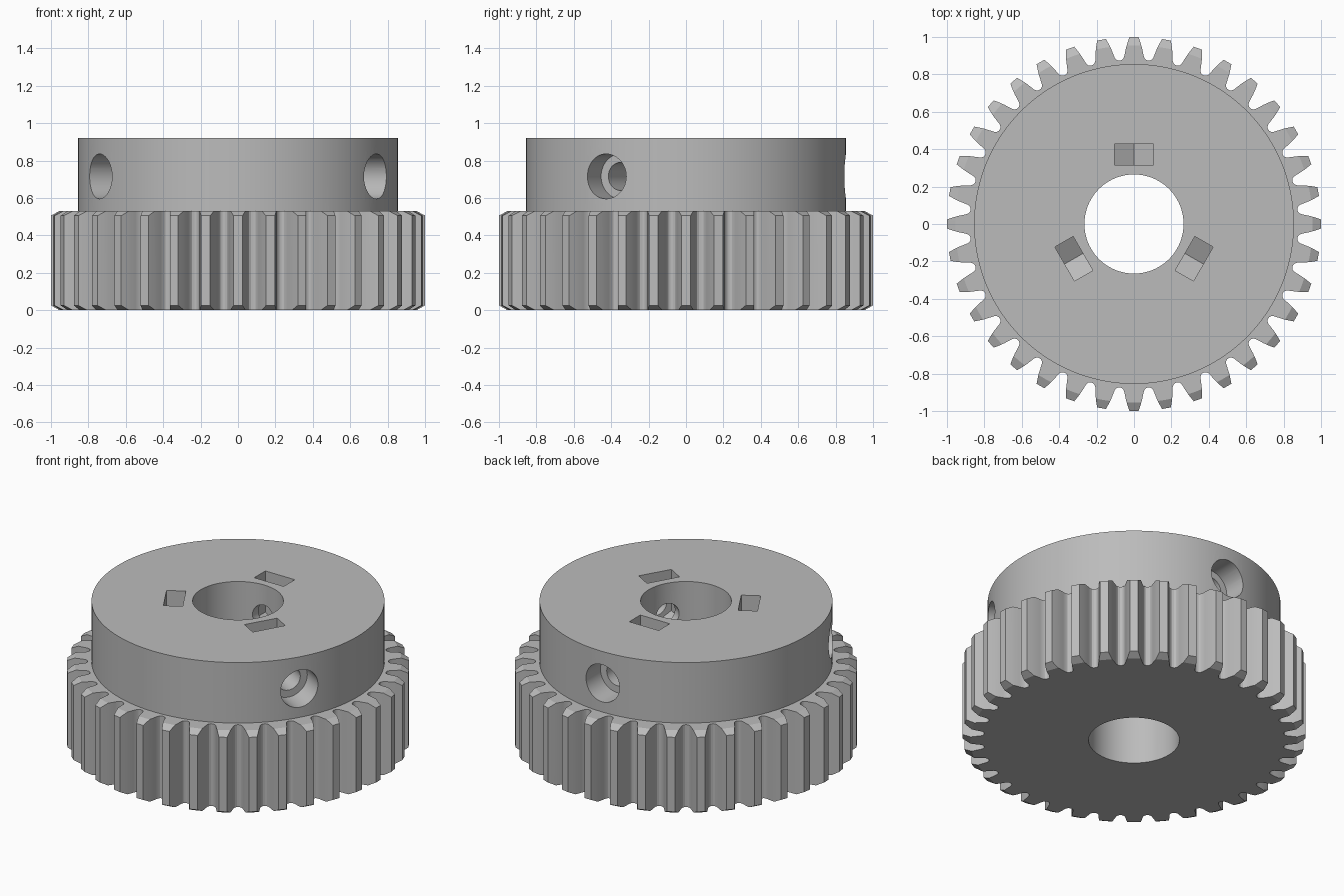
import bpy, bmesh, math
from mathutils import Matrix

if "Cube" in bpy.data.objects:
    bpy.data.objects.remove(bpy.data.objects["Cube"])

TEETH = 36
GEAR_H, TOP = 0.53, 0.92
HOLE_Z = 0.715

grey = bpy.data.materials.new("grey plastic")
grey.diffuse_color = (0.5, 0.5, 0.5, 1)
grey.use_nodes = True
grey.node_tree.nodes["Principled BSDF"].inputs["Base Color"].default_value = grey.diffuse_color


def make(name, bm):
    bmesh.ops.recalc_face_normals(bm, faces=bm.faces)
    me = bpy.data.meshes.new(name)
    bm.to_mesh(me)
    bm.free()
    me.materials.append(grey)
    ob = bpy.data.objects.new(name, me)
    bpy.context.collection.objects.link(ob)
    return ob


def loft(name, rings):
    """Closed solid through rings of points with equal counts."""
    bm = bmesh.new()
    loops = [[bm.verts.new(p) for p in ring] for ring in rings]
    n = len(loops[0])
    for a, b in zip(loops, loops[1:]):
        for i in range(n):
            j = (i + 1) % n
            bm.faces.new((a[i], a[j], b[j], b[i]))
    bm.faces.new(loops[0][::-1])
    bm.faces.new(loops[-1])
    return make(name, bm)


def lathe(name, profile, n):
    """Solid of revolution from (radius, height) pairs."""
    return loft(name, [[(r * math.cos(2 * math.pi * i / n), r * math.sin(2 * math.pi * i / n), z)
                        for i in range(n)] for r, z in profile])


def combine(target, tool, operation):
    mod = target.modifiers.new(operation.lower(), 'BOOLEAN')
    mod.operation, mod.solver, mod.object = operation, 'EXACT', tool
    bpy.context.view_layer.objects.active = target
    bpy.ops.object.modifier_apply(modifier=mod.name)
    bpy.data.objects.remove(tool)


# Toothed ring: half-tooth profile as (sideways offset, radius), mirrored and repeated
half = [(0.024, 1.0), (0.035, 0.968), (0.043, 0.94), (0.049, 0.912),
        (0.053, 0.893), (0.060, 0.881), (0.070, 0.875)]
tooth = [(-x, r) for x, r in reversed(half)] + half
outline = []
for k in range(TEETH):
    a = -2 * math.pi * k / TEETH
    for x, r in tooth:
        outline.append((x * math.cos(a) - r * math.sin(a), x * math.sin(a) + r * math.cos(a)))
gear = loft("spur_gear", [[(x, y, z) for x, y in outline] for z in (-0.05, GEAR_H + 0.05)])

# Chamfered blank trims the ends of the teeth
blank = lathe("blank", [(0.955, 0), (1.02, 0.036), (1.02, GEAR_H - 0.036), (0.955, GEAR_H)], 144)
combine(gear, blank, 'INTERSECT')

# Hub and bore
combine(gear, lathe("hub", [(0.855, 0.3), (0.855, TOP)], 144), 'UNION')
combine(gear, lathe("bore", [(0.265, -0.1), (0.265, 1.1)], 96), 'DIFFERENCE')

# Three radial screw holes with counterbores, each with a nut slot from above
for k in range(3):
    turn = Matrix.Rotation(math.radians(90 + 120 * k), 4, 'Z')
    screw = lathe("screw_hole", [(0.075, 0.1), (0.075, 0.70), (0.12, 0.70), (0.12, 1.0)], 48)
    screw.data.transform(turn @ Matrix.Translation((0, 0, HOLE_Z)) @ Matrix.Rotation(math.pi / 2, 4, 'Y'))
    combine(gear, screw, 'DIFFERENCE')
    slot = [(-0.105, 1.0), (-0.105, 0.655), (0, 0.594), (0.105, 0.655), (0.105, 1.0)]
    nut = loft("nut_slot", [[(x, y, z) for y, z in slot] for x in (0.315, 0.428)])
    nut.data.transform(turn)
    combine(gear, nut, 'DIFFERENCE')

# Smooth round walls, crisp edges
gear.select_set(True)
bpy.context.view_layer.objects.active = gear
bpy.ops.object.shade_smooth_by_angle(angle=math.radians(25))
